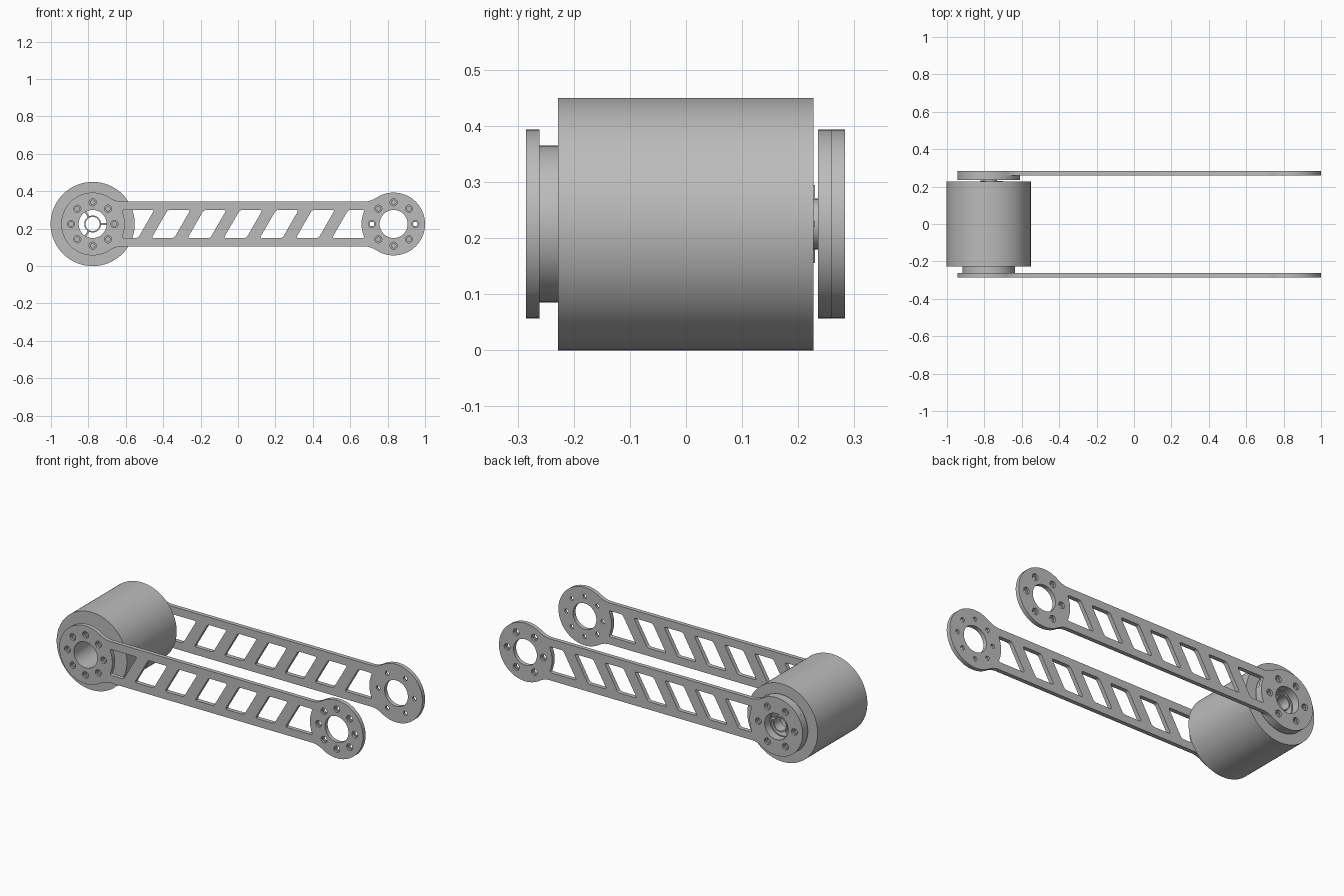
import bpy, bmesh
from math import sin, cos, pi, radians, atan2, hypot
from mathutils import Vector, Matrix

cube = bpy.data.objects.get("Cube")
if cube:
    bpy.data.objects.remove(cube)

AXIS_Z = 0.225                 # height of both pivots
DRUM_X, TIP_X = -0.777, 0.832  # pivot positions
MID_X = (DRUM_X + TIP_X) / 2
EYE_R, BAR_H, BORE_R = 0.168, 0.12, 0.075

grey = bpy.data.materials.new("machined_grey")
grey.use_nodes = True
grey.diffuse_color = (0.5, 0.5, 0.5, 1)
grey.node_tree.nodes["Principled BSDF"].inputs["Base Color"].default_value = (0.5, 0.5, 0.5, 1)


def finish(name, bm):
    """Smooth round faces, keep hard edges sharp and add the object."""
    bmesh.ops.recalc_face_normals(bm, faces=bm.faces)
    for f in bm.faces:
        f.smooth = True
    for e in bm.edges:
        e.smooth = e.calc_face_angle(pi) < radians(30)
    mesh = bpy.data.meshes.new(name)
    bm.to_mesh(mesh)
    bm.free()
    mesh.materials.append(grey)
    obj = bpy.data.objects.new(name, mesh)
    bpy.context.collection.objects.link(obj)
    return obj


def arc(cx, cz, r, a0, a1, n):
    return [(cx + r * cos(a0 + (a1 - a0) * i / n), cz + r * sin(a0 + (a1 - a0) * i / n))
            for i in range(n + 1)]


def circle(cx, cz, r, n):
    return arc(cx, cz, r, 0, 2 * pi, n)[:-1]


def skin(bm, rings, closed=False):
    """Join successive rings of vertices with quads."""
    pairs = list(zip(rings, rings[1:])) + ([(rings[-1], rings[0])] if closed else [])
    for a, b in pairs:
        for i in range(len(a)):
            j = (i + 1) % len(a)
            bm.faces.new((a[i], a[j], b[j], b[i]))


def ring_part(name, profile, segments=96):
    """Hollow turned part around the drum axis from (radius, y) points."""
    bm = bmesh.new()
    rings = [[bm.verts.new((x, y, z)) for x, z in circle(DRUM_X, AXIS_Z, r, segments)]
             for r, y in profile]
    skin(bm, rings, closed=True)
    return finish(name, bm)


def tube(name, inner, outer, y0, y1):
    return ring_part(name, [(inner, y0), (outer, y0), (outer, y1), (inner, y1)])


def rounded(points, r=0.014):
    """Round the sharp corners of a polygon."""
    out = []
    for i, p in enumerate(points):
        p, a, b = Vector(p), Vector(points[i - 1]), Vector(points[(i + 1) % len(points)])
        u, v = (a - p).normalized(), (b - p).normalized()
        if u.angle(v) > radians(150):
            out.append(tuple(p))
            continue
        for k in range(6):
            t = k / 5
            out.append(tuple(p + u * r * (1 - t) ** 2 + v * r * t ** 2))
    return out


def outline():
    """Bar with a round eye at each end, blended by fillets."""
    d = 0.16
    r = (d * d + BAR_H ** 2 - EYE_R ** 2) / (2 * (EYE_R - BAR_H))
    a = atan2(BAR_H + r, -d)
    quarter = arc(TIP_X, 0, EYE_R, 0, a, 30)
    quarter += arc(TIP_X - d, BAR_H + r, r, a - pi, -pi / 2, 10)[1:]
    top = quarter + [(2 * MID_X - x, z) for x, z in reversed(quarter)]
    pts = top + [(x, -z) for x, z in reversed(top[1:-1])]
    return [(x, z + AXIS_Z) for x, z in pts]


def windows():
    """Slanted openings between six ribs, the end ones following the eyes."""
    h, slope, half_rib, pitch, ribs = 0.075, 0.577, 0.036, 0.193, 6
    reach = 0.172
    a = atan2(h, (reach ** 2 - h * h) ** 0.5)
    edge = lambda x: [(x - slope * h, -h), (x + slope * h, h)]
    centres = [MID_X + (i - (ribs - 1) / 2) * pitch for i in range(ribs)]
    left = [arc(DRUM_X, 0, reach, -a, a, 6)] + [edge(c + half_rib) for c in centres]
    right = [edge(c - half_rib) for c in centres] + [arc(TIP_X, 0, reach, pi + a, pi - a, 6)]
    return [[(x, z + AXIS_Z) for x, z in rounded(l + r[::-1])] for l, r in zip(left, right)]


def arm_plate(name, y_out, y_in, bolts):
    """Side plate with counterbored bolt circles opening on the outer face."""
    bm = bmesh.new()
    loops = [[(p, y_out), (p, y_in)] for p in [outline()] + windows()]
    y_mid = (y_out + y_in) / 2
    for cx in (DRUM_X, TIP_X):
        bore = circle(cx, AXIS_Z, BORE_R, 64)
        loops.append([(bore, y_out), (bore, y_in)])
        for i in range(bolts):
            t = 2 * pi * i / bolts
            x, z = cx + 0.116 * cos(t), AXIS_Z + 0.116 * sin(t)
            big, small = circle(x, z, 0.019, 20), circle(x, z, 0.012, 20)
            loops.append([(big, y_out), (big, y_mid), (small, y_mid), (small, y_in)])
    built = [[[bm.verts.new((x, y, z)) for x, z in pts] for pts, y in loop] for loop in loops]
    # flat outer and inner faces
    for end in (0, -1):
        edges = [bm.edges.new((r[i - 1], r[i])) for r in (l[end] for l in built)
                 for i in range(len(r))]
        bmesh.ops.triangle_fill(bm, edges=edges, use_beauty=True, normal=(0, 1, 0))
    # rims, openings and counterbores
    for rings in built:
        skin(bm, rings)
    return finish(name, bm)


# Side arms
arm_plate("front_arm", -0.285, -0.261, 8)
arm_plate("back_arm", 0.283, 0.259, 6)

# Drum with its mounting discs
tube("drum", BORE_R, 0.225, -0.228, 0.227)
tube("front_boss", BORE_R, 0.14, -0.261, -0.228)
tube("back_disc", BORE_R, EYE_R, 0.235, 0.259)

# Small hub held in the bore by three spokes
tube("hub", 0.038, 0.045, 0.19, 0.25)
bm = bmesh.new()
for i in range(3):
    place = (Matrix.Translation((DRUM_X, 0.215, AXIS_Z))
             @ Matrix.Rotation(2 * pi * i / 3, 4, 'Y')
             @ Matrix.Translation((0.06, 0, 0))
             @ Matrix.Diagonal((0.034, 0.03, 0.01, 1)))
    bmesh.ops.create_cube(bm, size=1, matrix=place)
finish("hub_spokes", bm)
